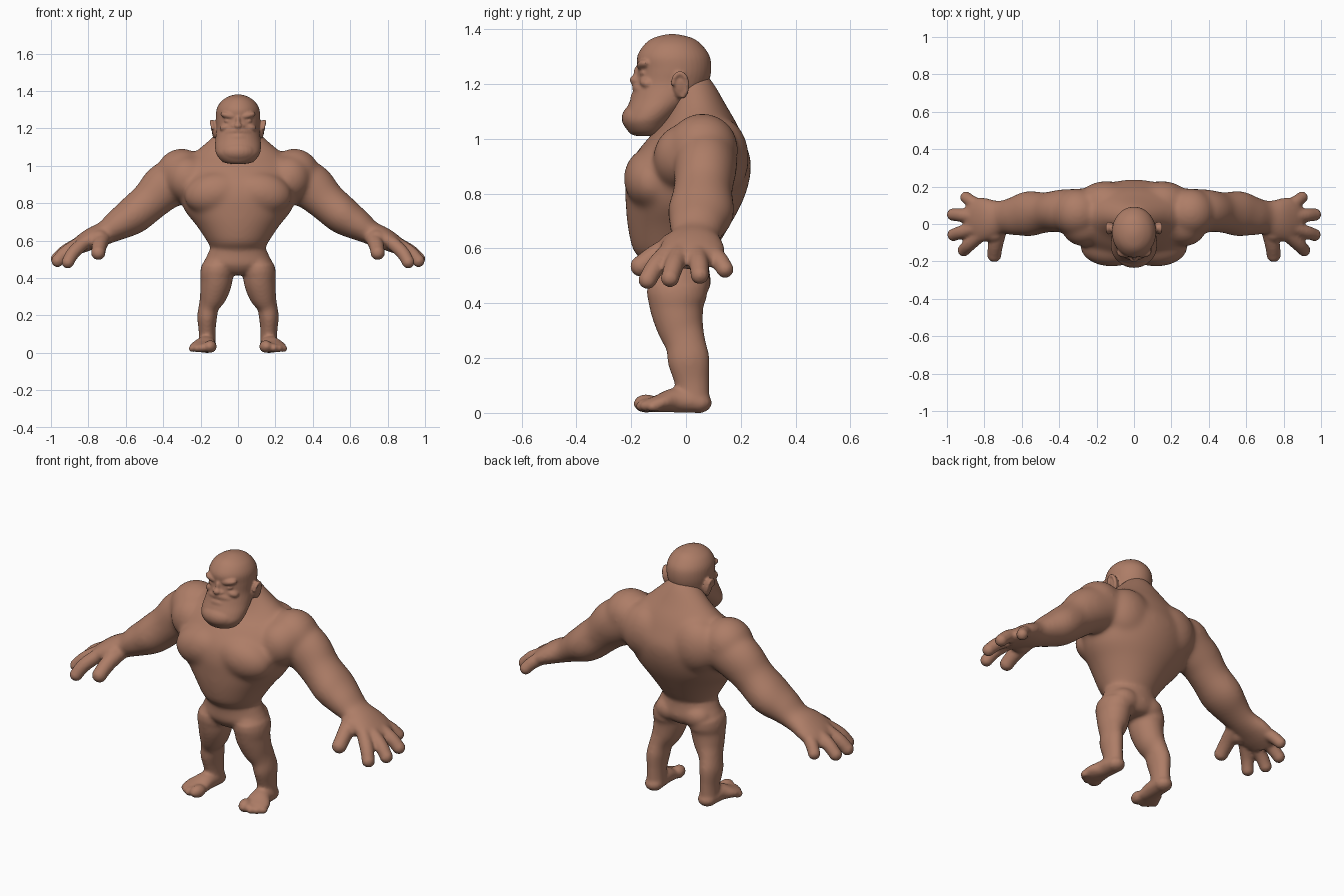
import bpy, bmesh, math
from mathutils import Vector, Matrix

skin = bpy.data.materials.new("brown_skin")
skin.diffuse_color = (0.42, 0.205, 0.135, 1)
X, Y, Z = Vector((1, 0, 0)), Vector((0, 1, 0)), Vector((0, 0, 1))


def catmull(a, b, c, d, t):
    return 0.5 * (2 * b + (c - a) * t + (2 * a - 5 * b + 4 * c - d) * t * t + (3 * b - a - 3 * c + d) * t ** 3)


def resample(pts, steps):
    p = [pts[0]] + list(pts) + [pts[-1]]
    rows = []
    for i in range(1, len(p) - 2):
        for k in range(steps):
            rows.append([catmull(p[i-1][j], p[i][j], p[i+1][j], p[i+2][j], k / steps) for j in range(5)])
    return rows + [list(pts[-1])]


def loft(bm, rings):
    n = len(rings[0])
    for a, b in zip(rings, rings[1:]):
        for k in range(n):
            bm.faces.new((a[k], a[(k+1) % n], b[(k+1) % n], b[k]))
    bm.faces.new(rings[0])
    bm.faces.new(rings[-1])


def tube(bm, pts, ref=X, side=1, n=24):
    """Smooth loft through (x, y, z, radius along ref, other radius)."""
    rows, rings = resample(pts, 5), []
    for i, r in enumerate(rows):
        t = (Vector(rows[min(i+1, len(rows)-1)][:3]) - Vector(rows[max(i-1, 0)][:3])).normalized()
        u = (ref - t * ref.dot(t)).normalized()
        v = t.cross(u)
        ring = []
        for k in range(n):
            a = 2 * math.pi * k / n
            q = Vector(r[:3]) + u * r[3] * math.cos(a) + v * r[4] * math.sin(a)
            ring.append(bm.verts.new((q.x * side, q.y, q.z)))
        rings.append(ring)
    loft(bm, rings)


def upright(bm, secs, n=40):
    """Level sections (z, half width, front y, back y)."""
    rows = resample([(0, (f + b) / 2, z, w, (b - f) / 2) for z, w, f, b in secs], 6)
    angles = [2 * math.pi * m / n for m in range(n)]
    loft(bm, [[bm.verts.new((r[3] * math.cos(a), r[1] + r[4] * math.sin(a), r[2])) for a in angles] for r in rows])


def ball(bm, c, r, side=1, tilt=0, axis='Y'):
    m = (Matrix.Diagonal((side, 1, 1, 1)) @ Matrix.Translation(c)
         @ Matrix.Rotation(math.radians(tilt), 4, axis) @ Matrix.Diagonal((*r, 1)))
    bmesh.ops.create_uvsphere(bm, u_segments=24, v_segments=16, radius=1, matrix=m)


def finish(bm, name, voxel, smooth, heavy=None):
    """Fuse overlapping volumes into one skin; blend harder where heavy(co) gives weight."""
    bmesh.ops.recalc_face_normals(bm, faces=bm.faces)
    me = bpy.data.meshes.new(name)
    bm.to_mesh(me)
    bm.free()
    me.materials.append(skin)
    ob = bpy.data.objects.new(name, me)
    bpy.context.collection.objects.link(ob)
    r = ob.modifiers.new("fuse", 'REMESH')
    r.mode, r.voxel_size, r.use_smooth_shade = 'VOXEL', voxel, True
    if heavy:
        fused = bpy.data.meshes.new_from_object(ob.evaluated_get(bpy.context.evaluated_depsgraph_get()))
        ob.modifiers.clear()
        ob.data = fused
        g = ob.vertex_groups.new(name="blend")
        for v in fused.vertices:
            g.add([v.index], heavy(v.co), 'REPLACE')
        b = ob.modifiers.new("blend", 'SMOOTH')
        b.factor, b.iterations, b.vertex_group = 0.6, 30, "blend"
    s = ob.modifiers.new("soften", 'SMOOTH')
    s.factor, s.iterations = 0.5, smooth


# ---- body ----
bm = bmesh.new()
upright(bm, [(0.53, .13, -.14, .075), (0.56, .145, -.165, .085), (0.60, .168, -.195, .11),
             (0.68, .222, -.213, .158), (0.76, .285, -.22, .202), (0.84, .315, -.222, .23),
             (0.92, .32, -.2, .237), (1.00, .30, -.14, .21), (1.06, .245, -.085, .183),
             (1.12, .175, -.055, .148), (1.20, .09, -.04, .103), (1.24, .05, -.03, .07)])
# pelvis
upright(bm, [(0.415, .04, -.09, .04), (0.43, .12, -.12, .07), (0.47, .183, -.148, .09),
             (0.52, .166, -.152, .085), (0.57, .143, -.155, .08), (0.6, .13, -.14, .07)])

fingers = [((.81, -.05, .6), (.878, -.108, .538), (.91, -.14, .485), .036),
           ((.84, -.02, .59), (.92, -.043, .538), (.965, -.058, .492), .036),
           ((.84, .04, .59), (.92, .047, .545), (.967, .05, .503), .036),
           ((.80, .08, .6), (.865, .118, .56), (.898, .142, .524), .034),
           ((.71, .0, .63), (.738, -.1, .58), (.747, -.165, .535), .041)]
toes = [(.148, -.145, .034, .034), (.19, -.15, .026, .024), (.218, -.138, .025, .022), (.243, -.118, .023, .02)]

for s in (1, -1):
    # chest, shoulder and shoulder blade muscles
    ball(bm, (.12, -.12, .855), (.17, .108, .115), s, 10)
    ball(bm, (.27, -.005, .93), (.12, .115, .125), s, 20)
    ball(bm, (.305, .06, .965), (.132, .13, .127), s, 25)
    ball(bm, (.15, .12, .93), (.15, .11, .15), s)
    # arm
    tube(bm, [(.25, .07, .95, .12, .12), (.38, .07, .895, .116, .128), (.47, .062, .812, .108, .108),
              (.56, .055, .735, .122, .102), (.64, .042, .685, .104, .084), (.71, .035, .642, .09, .064),
              (.78, .025, .612, .113, .058), (.84, .02, .58, .118, .048), (.89, .01, .55, .08, .034)], Y, s)
    ball(bm, (.44, .095, .84), (.11, .08, .09), s, 42)
    # fingers, thumb and the pad at its root
    for a, b, c, r in fingers:
        tube(bm, [(*a, r, r), (*b, r, r), (*c, r * .92, r * .92)], Vector((.3, .2, 1)), s, 16)
        ball(bm, c, (r * .95,) * 3, s)
    ball(bm, (.75, -.045, .605), (.06, .055, .05), s, 38)
    # leg with knee and calf
    tube(bm, [(.085, -.03, .51, .055, .09), (.112, -.033, .44, .086, .108), (.116, -.033, .38, .085, .098),
              (.132, -.02, .31, .074, .085), (.155, -.001, .25, .055, .074), (.165, .01, .19, .053, .077),
              (.165, .022, .11, .045, .063), (.165, .03, .03, .048, .057)], X, s)
    ball(bm, (.08, .02, .475), (.085, .07, .065), s)
    # short trouser hem
    tube(bm, [(.108, -.032, .46, .088, .111), (.114, -.034, .42, .09, .11)], X, s)
    # foot and toes
    tube(bm, [(.165, .06, .034, .042, .032), (.167, .03, .04, .049, .04), (.172, -.04, .046, .053, .045),
              (.188, -.1, .034, .07, .032), (.19, -.135, .028, .063, .025)], X, s)
    ball(bm, (.165, .045, .037), (.049, .05, .038), s)
    for x, y, z, r in toes:
        ball(bm, (x, y, z), (r, r * 1.4, r), s, 12, 'Z')


def trunk(co):
    """Full blending on the torso, fading towards hands and legs."""
    arm = min(1, max(0, (0.7 - abs(co.x)) / 0.15))
    return arm * (min(1, max(0.15, (co.z - 0.56) / 0.08)) if co.z > 0.13 else 0)


finish(bm, "body", 0.009, 5, trunk)

# ---- head ----
bm = bmesh.new()
upright(bm, [(1.01, .03, -.18, -.1), (1.02, .08, -.205, -.08), (1.06, .114, -.228, -.05), (1.10, .123, -.22, -.01),
             (1.15, .12, -.2, .045), (1.20, .115, -.185, .08), (1.25, .118, -.177, .092),
             (1.30, .115, -.178, .087), (1.34, .094, -.155, .06), (1.365, .062, -.125, .028),
             (1.378, .03, -.085, -.015), (1.382, .006, -.056, -.044)])
# heavy chin, nose
ball(bm, (0, -.16, 1.075), (.1, .075, .06))
ball(bm, (0, -.184, 1.214), (.022, .022, .018))
ball(bm, (0, -.172, 1.24), (.014, .02, .03))
# lips, drawn as two frowning rolls with a crease between
for z, y, r in ((1.188, -.183, .017), (1.152, -.19, .016)):
    tube(bm, [(x, y + 7 * x * x, z - 4 * x * x, r, r * .8)
              for x in (-.08, -.055, -.028, 0, .028, .055, .08)], Z, 1, 12)
for s in (1, -1):
    # scowling brow, eyelid, cheek, nostril
    ball(bm, (.045, -.15, 1.268), (.05, .03, .02), s, -12)
    ball(bm, (.05, -.15, 1.238), (.026, .02, .012), s, -8)
    ball(bm, (.058, -.138, 1.208), (.042, .031, .022), s, 15)
    ball(bm, (.022, -.172, 1.21), (.014, .018, .012), s)
    # ear with raised rim
    ball(bm, (.122, -.02, 1.195), (.02, .028, .05), s, 10)
    tube(bm, [(.134 + .009 * math.sin(a), -.022 + .026 * math.cos(a), 1.195 + .044 * math.sin(a), .01, .009)
              for a in [math.radians(d) for d in range(-80, 181, 26)]], X, s, 10)
finish(bm, "head", 0.0055, 6)
